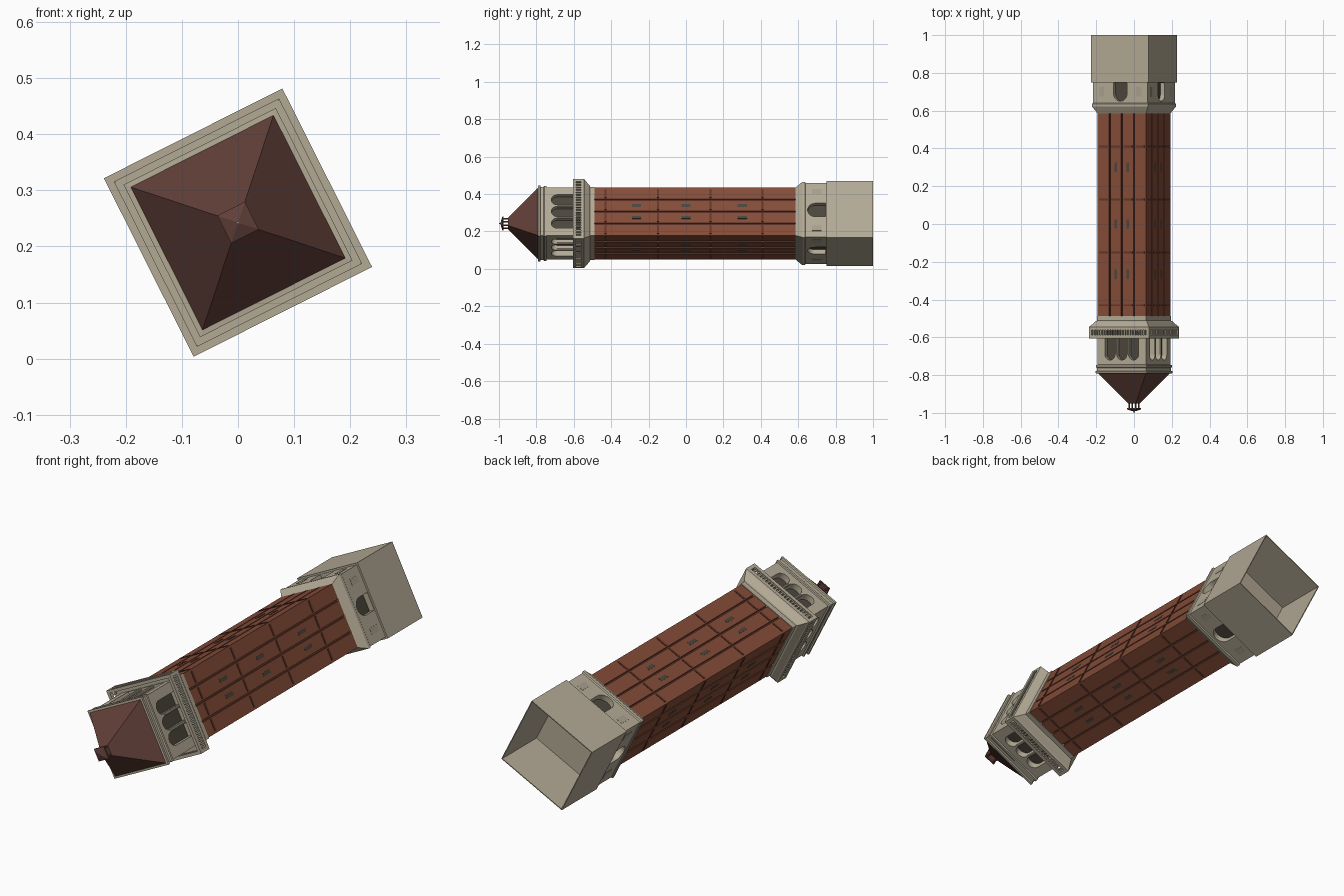
import bpy, bmesh, math
from mathutils import Matrix, Vector

if "Cube" in bpy.data.objects:
    bpy.data.objects.remove(bpy.data.objects["Cube"])

# Tower is built upright along local z, then laid on its side and rolled
LAY = (Matrix.Translation((0, 1, 0.2425)) @ Matrix.Rotation(math.radians(-26.7), 4, 'Y')
       @ Matrix.Rotation(math.radians(90), 4, 'X'))


def material(name, rgb):
    m = bpy.data.materials.new(name)
    m.diffuse_color = (*rgb, 1)
    m.use_nodes = True
    m.node_tree.nodes["Principled BSDF"].inputs["Base Color"].default_value = m.diffuse_color
    return m


STONE = material("stone", (0.45, 0.40, 0.30))
PALE = material("worn_stone", (0.39, 0.345, 0.26))
BRICK = material("brick", (0.23, 0.072, 0.04))
MORTAR = material("dark_brick", (0.12, 0.035, 0.02))
ROOF = material("roof_tile", (0.12, 0.05, 0.04))
DARK = material("shadow", (0.07, 0.06, 0.045))


def finish(name, bm, mat):
    bmesh.ops.recalc_face_normals(bm, faces=bm.faces)
    me = bpy.data.meshes.new(name)
    bm.to_mesh(me)
    bm.free()
    if mat:
        me.materials.append(mat)
    ob = bpy.data.objects.new(name, me)
    bpy.context.collection.objects.link(ob)
    ob.matrix_world = LAY
    return ob


def rings(name, profile, mat, closed=False):
    """Square section swept through (half width, height) points."""
    bm = bmesh.new()
    loops = [[bm.verts.new((sx * h, sy * h, z)) for sx, sy in ((-1, -1), (1, -1), (1, 1), (-1, 1))]
             for h, z in profile]
    n = len(loops)
    for i in range(n if closed else n - 1):
        a, b = loops[i], loops[(i + 1) % n]
        for k in range(4):
            j = (k + 1) % 4
            bm.faces.new((a[k], a[j], b[j], b[k]))
    if not closed:
        bm.faces.new(loops[0])
        bm.faces.new(loops[-1])
    return finish(name, bm, mat)


def box(bm, x0, x1, y0, y1, z0, z1):
    m = Matrix.Translation(((x0 + x1) / 2, (y0 + y1) / 2, (z0 + z1) / 2))
    bmesh.ops.create_cube(bm, size=1, matrix=m @ Matrix.Diagonal((x1 - x0, y1 - y0, z1 - z0, 1)))


def arch(bm, x, w, z0, z1, y0, y1):
    """Round-headed prism, y0 to y1 deep."""
    r = w / 2
    pts = [(x - r, z0), (x + r, z0)]
    pts += [(x + r * math.cos(a), z1 - r + r * math.sin(a))
            for a in (math.pi * i / 12 for i in range(13))]
    f = bm.faces.new([bm.verts.new((px, y0, pz)) for px, pz in pts])
    if y1 != y0:
        ext = bmesh.ops.extrude_face_region(bm, geom=[f])
        bmesh.ops.translate(bm, vec=(0, y1 - y0, 0),
                            verts=[v for v in ext["geom"] if isinstance(v, bmesh.types.BMVert)])


def four_sides(name, draw, mat):
    """Draw something on the -y face and repeat it round the tower."""
    bm = bmesh.new()
    draw(bm)
    geom = bm.verts[:] + bm.edges[:] + bm.faces[:]
    for k in range(1, 4):
        d = bmesh.ops.duplicate(bm, geom=geom)["geom"]
        bmesh.ops.rotate(bm, cent=(0, 0, 0), matrix=Matrix.Rotation(k * math.pi / 2, 3, 'Z'),
                         verts=[v for v in d if isinstance(v, bmesh.types.BMVert)])
    return finish(name, bm, mat)


def cut(ob, cutter):
    cutter.hide_render = True
    mod = ob.modifiers.new("openings", 'BOOLEAN')
    mod.operation, mod.solver, mod.object = 'DIFFERENCE', 'EXACT', cutter
    bpy.context.view_layer.update()
    me = bpy.data.meshes.new_from_object(ob.evaluated_get(bpy.context.evaluated_depsgraph_get()))
    ob.modifiers.clear()
    ob.data = me
    bpy.data.objects.remove(cutter)


# Base: hollow plinth, arched stage and sloping shoulder
rings("plinth", [(0.166, 0.245), (0.166, 0), (0.17, 0), (0.17, 0.25), (0.16, 0.25)], STONE)
stage = rings("base_stage", [(0.162, 0.25), (0.162, 0.36), (0.166, 0.365), (0.166, 0.378),
                             (0.143, 0.415)], STONE)
cut(stage, four_sides("base_cutter", lambda b: arch(b, 0, 0.08, 0.254, 0.35, -0.2, -0.135), None))
four_sides("base_arch_back", lambda b: arch(b, 0, 0.08, 0.254, 0.35, -0.136, -0.136), DARK)


def niches(b):
    for x in (-0.11, 0.11):
        box(b, x - 0.015, x + 0.015, -0.163, -0.16, 0.275, 0.325)


four_sides("base_plaques", niches, PALE)

# Shaft: dark core with four raised brick panels per side
rings("shaft_core", [(0.135, 0.40), (0.135, 1.50)], MORTAR)
P = 0.0715


def panels(b):
    for i in range(4):
        c = (i - 1.5) * P
        l = c - (P / 2 if i == 0 else P / 2 - 0.004)
        r = c + (P / 2 if i == 3 else P / 2 - 0.004)
        box(b, l, r, -0.143, -0.134, 0.40, 1.50)


def courses(b):
    for z in (0.59, 0.87, 1.15, 1.43):
        for i in range(4):
            c = (i - 1.5) * P
            box(b, c - 0.026, c + 0.026, -0.1455, -0.142, z - 0.005, z + 0.005)


def slits(b):
    for z in (0.70, 1.0, 1.265):
        for x in (-P / 2, P / 2):
            box(b, x - 0.008, x + 0.008, -0.144, -0.14, z - 0.025, z + 0.025)


four_sides("brick_panels", panels, BRICK)
four_sides("brick_courses", courses, MORTAR)
four_sides("slit_windows", slits, DARK)

# Balcony: flared cornice, deck, balusters and rail
rings("balcony_cornice", [(0.146, 1.488), (0.146, 1.512), (0.152, 1.515), (0.172, 1.54),
                          (0.178, 1.545), (0.178, 1.562)], STONE)
rings("balcony_rail", [(0.178, 1.588), (0.178, 1.605), (0.164, 1.605), (0.164, 1.588)], STONE, True)


def balusters(b):
    box(b, -0.178, -0.162, -0.178, -0.162, 1.56, 1.59)
    for i in range(21):
        x = -0.15 + i * 0.015
        box(b, x - 0.0035, x + 0.0035, -0.175, -0.167, 1.56, 1.59)


four_sides("balusters", balusters, STONE)

# Belfry: three arched recesses and slim columns on each side
belfry = rings("belfry", [(0.144, 1.56), (0.144, 1.745)], STONE)


def belfry_arches(y0, y1):
    def draw(b):
        for x in (-0.07, 0, 0.07):
            arch(b, x, 0.06, 1.568, 1.72, y0, y1)
    return draw


cut(belfry, four_sides("belfry_cutter", belfry_arches(-0.2, -0.114), None))
four_sides("belfry_arch_backs", belfry_arches(-0.115, -0.115), DARK)


def columns(b):
    for x in (-0.035, 0.035):
        bmesh.ops.create_cone(b, cap_ends=True, segments=10, radius1=0.007, radius2=0.007, depth=0.125,
                              matrix=Matrix.Translation((x, -0.139, 1.6275)))


four_sides("belfry_columns", columns, STONE)
rings("eaves", [(0.144, 1.745), (0.15, 1.747), (0.15, 1.757), (0.146, 1.762), (0.146, 1.777),
                (0.152, 1.78), (0.152, 1.79), (0.14, 1.791)], STONE)

# Roof and small open lantern
rings("roof", [(0.143, 1.79), (0.023, 1.951)], ROOF)
four_sides("lantern_posts", lambda b: box(b, -0.022, -0.016, -0.022, -0.016, 1.945, 1.978), ROOF)
rings("lantern_cap", [(0.0275, 1.975), (0.0275, 1.982), (0.003, 1.992)], ROOF)
rings("finial", [(0.002, 1.99), (0.002, 2.0)], STONE)
